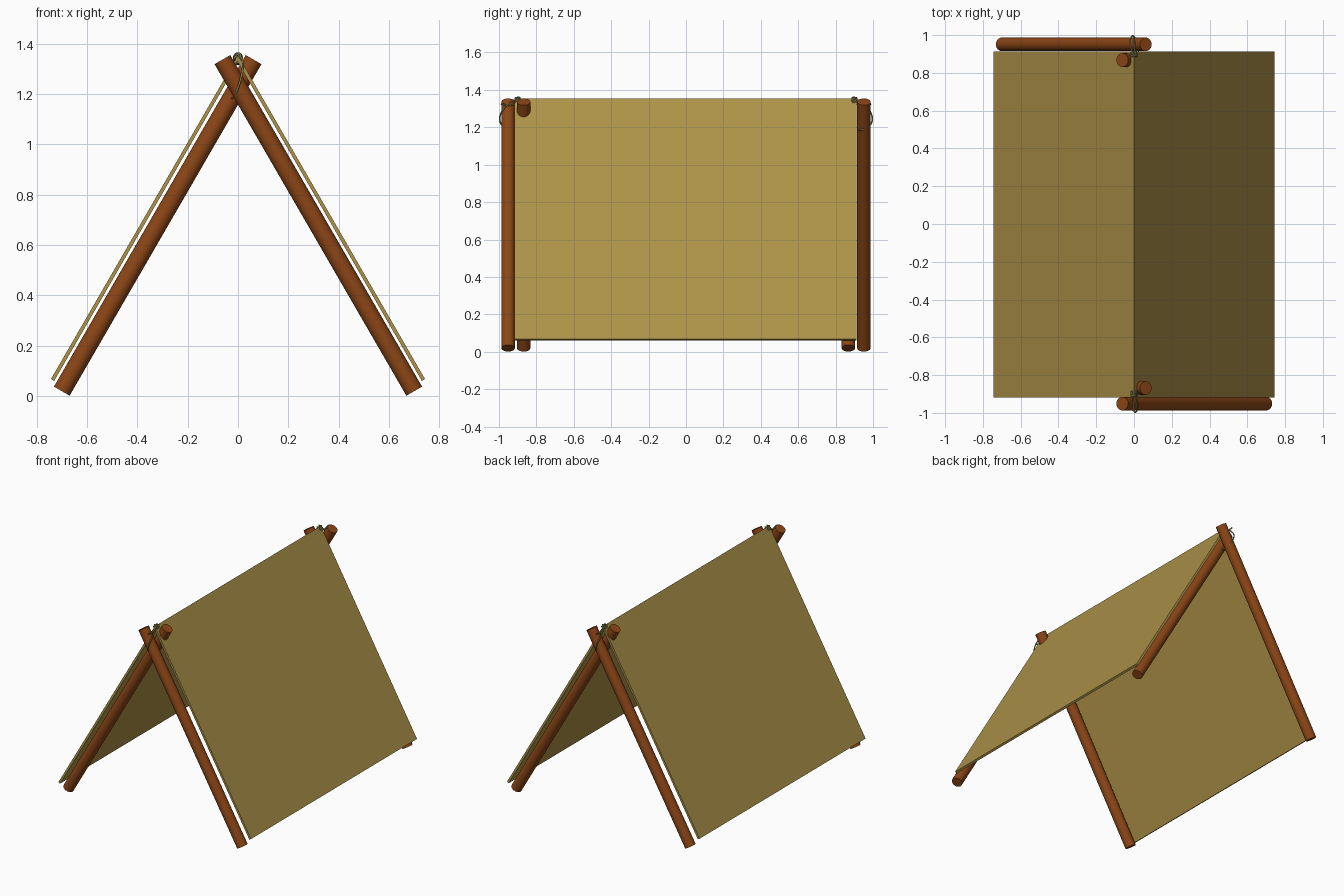
import bpy, bmesh, math
from mathutils import Vector

if "Cube" in bpy.data.objects:
    bpy.data.objects.remove(bpy.data.objects["Cube"])


def material(name, rgb):
    m = bpy.data.materials.new(name)
    m.diffuse_color = (*rgb, 1)
    m.use_nodes = True
    m.node_tree.nodes["Principled BSDF"].inputs["Base Color"].default_value = m.diffuse_color
    return m


WOOD = material("wood", (0.26, 0.06, 0.008))
CLOTH = material("canvas", (0.42, 0.29, 0.065))
ROPE = material("rope", (0.34, 0.31, 0.10))


def pole(name, bottom, top, radius=0.036):
    a, b = Vector(bottom), Vector(top)
    d = b - a
    bpy.ops.mesh.primitive_cylinder_add(vertices=24, radius=radius, depth=d.length, location=(a + b) / 2)
    o = bpy.context.object
    o.name = name
    o.rotation_euler = d.to_track_quat('Z', 'Y').to_euler()
    o.data.materials.append(WOOD)
    bpy.ops.object.shade_smooth_by_angle()


def rope(name, points, side, radius=0.004, cyclic=False):
    # side = -1 front, +1 back (turned half way round z)
    cu = bpy.data.curves.new(name, 'CURVE')
    cu.dimensions = '3D'
    cu.bevel_depth = radius
    cu.bevel_resolution = 2
    cu.resolution_u = 5
    cu.use_fill_caps = True
    s = cu.splines.new('BEZIER')
    s.bezier_points.add(len(points) - 1)
    for bp, p in zip(s.bezier_points, points):
        bp.co = (-side * p[0], -side * p[1], p[2])
        bp.handle_left_type = bp.handle_right_type = 'AUTO'
    s.use_cyclic_u = cyclic
    o = bpy.data.objects.new(name, cu)
    cu.materials.append(ROPE)
    bpy.context.collection.objects.link(o)


# canvas: folded sheet with thickness, extruded along y
profile = [(-0.743, 0.067), (0, 1.353), (0.743, 0.067), (0.73, 0.06), (0, 1.325), (-0.73, 0.06)]
n = len(profile)
bm = bmesh.new()
rings = [[bm.verts.new((x, y, z)) for x, z in profile] for y in (-0.918, 0.912)]
for i in range(n):
    j = (i + 1) % n
    bm.faces.new((rings[0][i], rings[0][j], rings[1][j], rings[1][i]))
for r in rings:
    bm.faces.new((r[0], r[1], r[4], r[5]))
    bm.faces.new((r[1], r[2], r[3], r[4]))
bmesh.ops.recalc_face_normals(bm, faces=bm.faces)
me = bpy.data.meshes.new("canvas")
bm.to_mesh(me)
bm.free()
me.materials.append(CLOTH)
bpy.context.collection.objects.link(bpy.data.objects.new("canvas", me))

# long free strand hanging in front of the crossing, and short strand over the outer pole
tail = [(0, -0.895, 1.35), (0.012, -0.92, 1.345), (0.02, -0.965, 1.31), (0.012, -0.993, 1.265),
        (0.0, -0.992, 1.225), (-0.012, -0.965, 1.195), (-0.024, -0.915, 1.183)]
stub = [(-0.004, -0.89, 1.335), (-0.004, -0.94, 1.318), (0.0, -0.99, 1.325)]

for side, label in ((-1, "front"), (1, "back")):
    # crossed poles, the outer one leaning the other way from the inner one
    pole(label + "_outer_pole", (-side * 0.70, side * 0.951, 0.019), (side * 0.062, side * 0.951, 1.336))
    pole(label + "_inner_pole", (side * 0.70, side * 0.868, 0.019), (-side * 0.062, side * 0.868, 1.336))
    rope(label + "_rope_tail", tail, side)
    rope(label + "_rope_stub", stub, side)
    # knot: small coil wrapped round on itself
    knot = []
    for k in range(30):
        t = 2 * math.pi * k / 30
        r = 0.011 + 0.005 * math.cos(5 * t)
        knot.append((r * math.cos(3 * t), -0.9 + 0.013 * math.sin(5 * t), 1.345 + r * math.sin(3 * t)))
    rope(label + "_knot", knot, side, 0.004, True)
